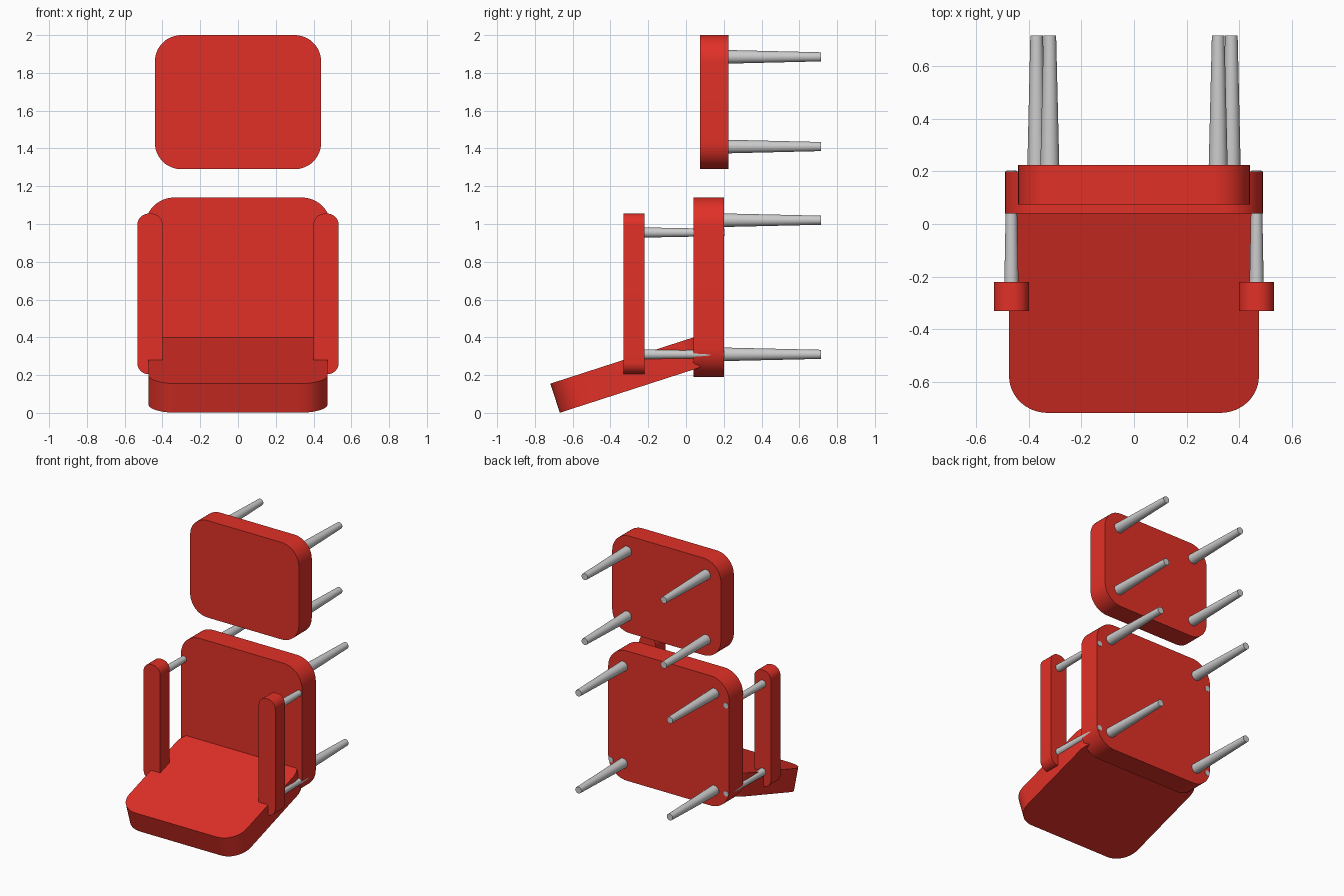
import bpy, bmesh, math
from mathutils import Matrix, Vector

if "Cube" in bpy.data.objects:
    bpy.data.objects.remove(bpy.data.objects["Cube"])

red = bpy.data.materials.new("red_padding")
red.diffuse_color = (0.75, 0.03, 0.02, 1)
red.use_nodes = True
red.node_tree.nodes["Principled BSDF"].inputs["Base Color"].default_value = red.diffuse_color


def finish(bm, name, mat=None):
    bmesh.ops.recalc_face_normals(bm, faces=bm.faces)
    me = bpy.data.meshes.new(name)
    bm.to_mesh(me)
    bm.free()
    ob = bpy.data.objects.new(name, me)
    bpy.context.collection.objects.link(ob)
    if mat:
        me.materials.append(mat)
    bpy.ops.object.select_all(action='DESELECT')
    ob.select_set(True)
    bpy.context.view_layer.objects.active = ob
    bpy.ops.object.shade_smooth_by_angle(angle=math.radians(35))
    return ob


def pad(name, width, height, depth, radius, matrix):
    """Rounded rectangle in local XY, extruded along local Z, centred."""
    bm = bmesh.new()
    verts, n = [], 12
    for i, (sx, sy) in enumerate([(1, 1), (-1, 1), (-1, -1), (1, -1)]):
        for k in range(n + 1):
            a = math.pi / 2 * (i + k / n)
            verts.append(bm.verts.new((sx * (width / 2 - radius) + radius * math.cos(a),
                                       sy * (height / 2 - radius) + radius * math.sin(a),
                                       -depth / 2)))
    face = bm.faces.new(verts)
    ext = bmesh.ops.extrude_face_region(bm, geom=[face])
    top = [g for g in ext["geom"] if isinstance(g, bmesh.types.BMVert)]
    bmesh.ops.translate(bm, verts=top, vec=(0, 0, depth))
    bmesh.ops.transform(bm, matrix=matrix, verts=bm.verts)
    return finish(bm, name, red)


def upright_pad(name, x0, x1, y0, y1, z0, z1, radius):
    m = (Matrix.Translation(((x0 + x1) / 2, (y0 + y1) / 2, (z0 + z1) / 2))
         @ Matrix.Rotation(math.pi / 2, 4, 'X'))
    return pad(name, x1 - x0, z1 - z0, y1 - y0, radius, m)


def rod(name, x, z, y0, y1, r0, r1):
    """Tapered rod running along Y."""
    bm = bmesh.new()
    m = (Matrix.Translation((x, (y0 + y1) / 2, z))
         @ Matrix.Rotation(-math.pi / 2, 4, 'X'))
    bmesh.ops.create_cone(bm, cap_ends=True, segments=32, radius1=r0, radius2=r1,
                          depth=y1 - y0, matrix=m)
    return finish(bm, name)


# Headrest and backrest
upright_pad("headrest", -0.44, 0.44, 0.075, 0.225, 1.29, 2.0, 0.14)
upright_pad("backrest", -0.49, 0.49, 0.04, 0.20, 0.19, 1.14, 0.15)

# Tilted seat, placed from its top front edge
tilt, length, thick = math.radians(17.9), 0.86, 0.162
rot = Matrix.Rotation(tilt, 4, 'X')
centre = Vector((0, -0.718, 0.155)) + rot @ Vector((0, length / 2, -thick / 2))
pad("seat", 0.95, length, thick, 0.147, Matrix.Translation(centre) @ rot)

for s, side in ((-1, "left"), (1, "right")):
    # Side restraint and its rods
    upright_pad(f"side_restraint_{side}", s * 0.466 - 0.067, s * 0.466 + 0.067,
                -0.33, -0.22, 0.205, 1.055, 0.06)
    for z, level in ((0.955, "upper"), (0.31, "lower")):
        rod(f"restraint_rod_{level}_{side}", s * 0.466, z, -0.23, 0.203, 0.027, 0.019)
    # Rear mounting rods
    for part, x, y, zs in (("headrest", 0.32, 0.22, (1.885, 1.41)),
                           ("backrest", 0.37, 0.195, (1.02, 0.31))):
        for z, level in zip(zs, ("upper", "lower")):
            rod(f"{part}_rod_{level}_{side}", s * x, z, y, 0.716, 0.036, 0.024)
